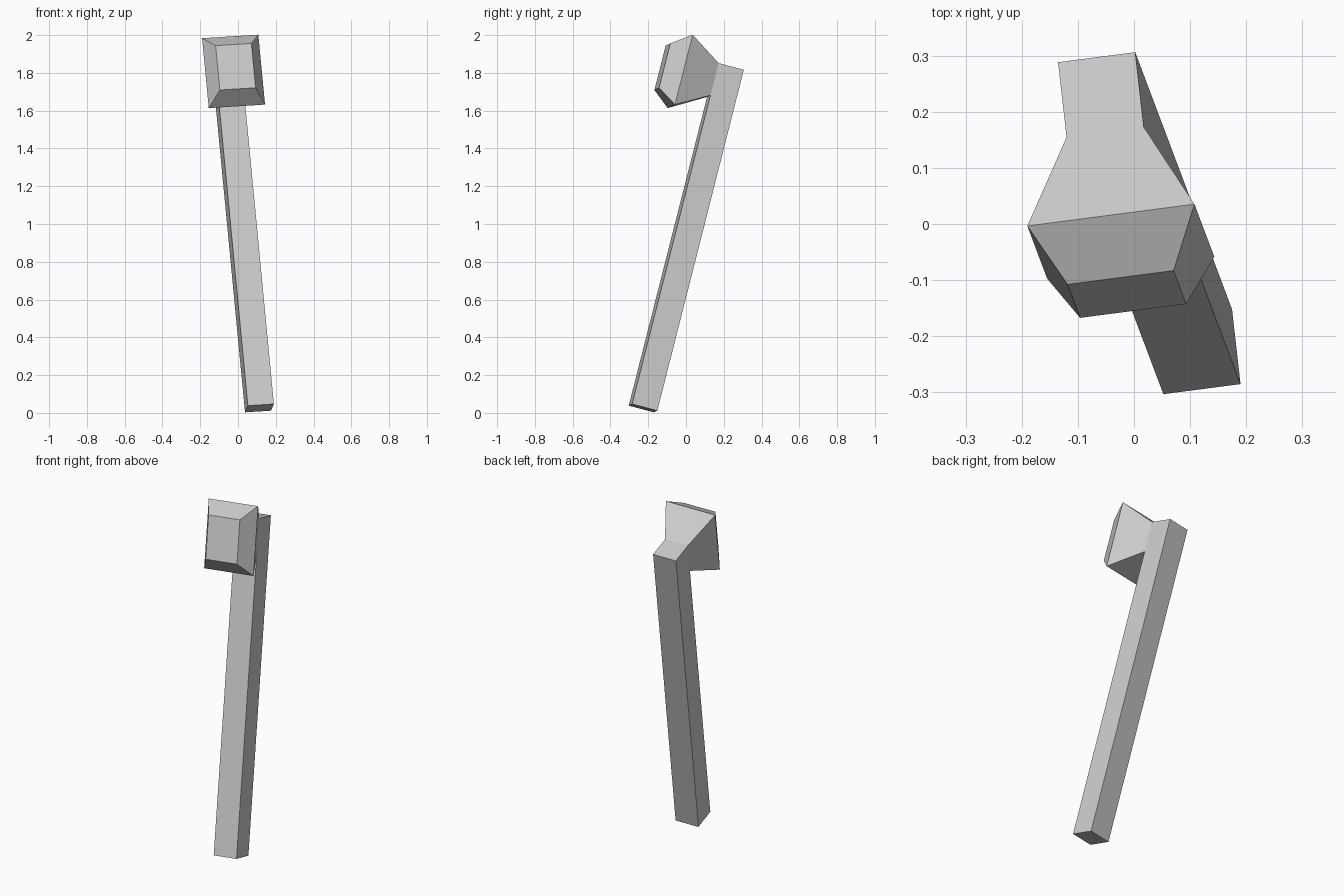
import bpy, bmesh
from mathutils import Vector, Matrix

if "Cube" in bpy.data.objects:
    bpy.data.objects.remove(bpy.data.objects["Cube"])

WIDTH = 0.139      # square handle section
LENGTH = 1.87      # handle length
NECK = 0.177       # height of the handle part the head grows from

# Tilted frame: handle runs along local z, head points along local -y
ez = Vector((-0.1725, 0.458, 1.805)).normalized()
ex = Vector((0.138, 0.018, 0.0086))
ex = (ex - ez * ex.dot(ez)).normalized()
ey = ez.cross(ex)
tilt = Matrix((ex, ey, ez)).transposed().to_4x4()
place = Matrix.Translation((0.1135, -0.2275, 0.025)) @ tilt

bm = bmesh.new()


def extrude(face, offset, scale=1.0):
    """Push a face out and scale it about its own centre."""
    new = bmesh.ops.extrude_discrete_faces(bm, faces=[face])["faces"][0]
    centre = new.calc_center_median()
    for v in new.verts:
        v.co = centre + (v.co - centre) * scale + Vector(offset)
    return new


# Handle shaft up to the neck
shaft = LENGTH - NECK
bmesh.ops.create_cube(bm, size=1, matrix=Matrix.Translation((0, 0, shaft / 2))
                      @ Matrix.Diagonal((WIDTH, WIDTH, shaft, 1)))
bm.normal_update()
top = max(bm.faces, key=lambda f: f.calc_center_median().z)

# Neck block at the handle top
extrude(top, (0, 0, NECK))
bm.normal_update()
front = max((f for f in bm.faces if f.calc_center_median().z > shaft + 0.01),
            key=lambda f: -f.normal.y)

# Head: flares out from the neck, then tapers to the striking face
flare = extrude(front, (0, -0.18, 0), 0.301 / WIDTH)
extrude(flare, (0, -0.098, 0), 0.191 / 0.301)

bmesh.ops.recalc_face_normals(bm, faces=bm.faces)
bm.transform(place)
mesh = bpy.data.meshes.new("hammer")
bm.to_mesh(mesh)
bm.free()
bpy.context.collection.objects.link(bpy.data.objects.new("hammer", mesh))
